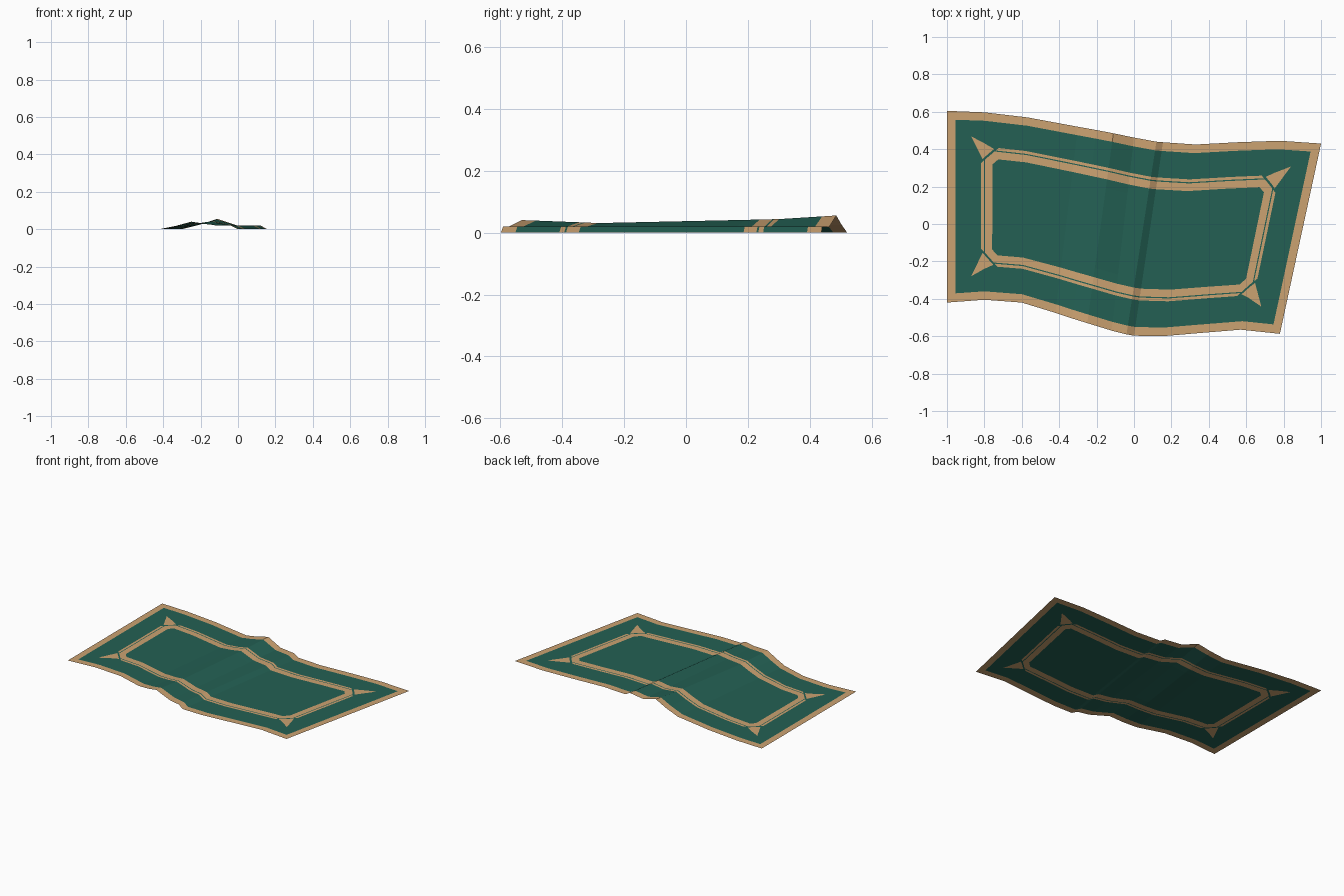
import bpy, bmesh
from mathutils import Vector

if "Cube" in bpy.data.objects:
    bpy.data.objects.remove(bpy.data.objects["Cube"])

# Matching points along the two long edges: (x, y, z)
BACK = [(-1, .605, 0), (-.8, .597, 0), (-.57, .57, 0), (-.3, .52, 0), (-.2, .502, .025),
        (-.11, .485, .055), (0, .462, .018), (.12, .44, .02), (.155, .437, 0),
        (.33, .425, 0), (.55, .437, 0), (.78, .445, 0), (1, .43, 0)]
FRONT = [(-1, -.42, 0), (-.8, -.405, 0), (-.6, -.42, 0), (-.42, -.475, 0), (-.33, -.505, .018),
         (-.25, -.53, .04), (-.12, -.57, .02), (-.04, -.59, .02), (0, -.597, 0),
         (.15, -.6, 0), (.35, -.583, 0), (.57, -.565, 0), (.78, -.587, 0)]
KNOTS = [(a[0] + b[0]) / 2 for a, b in zip(BACK, FRONT)]
S0, S1 = KNOTS[0], KNOTS[-1]
BORDER, OUT, LINE0, LINE1, INN, BOX = .045, .182, .197, .203, .243, .29


def material(name, rgb):
    m = bpy.data.materials.new(name)
    m.diffuse_color = (*rgb, 1)
    m.use_nodes = True
    m.node_tree.nodes["Principled BSDF"].inputs["Base Color"].default_value = m.diffuse_color
    return m


def edge_dist(p):
    """Distance to the nearest short side and the nearest long side of the flat rug."""
    return min(p.x - S0, S1 - p.x), min(p.y, 1 - p.y)


def is_tan(p):
    a, b = edge_dist(p)
    if min(a, b) < BORDER:
        return True
    if max(a, b) < BOX and a + b < .455:          # corner darts and the gap behind them
        in_dart = b - .13 > .5 * (a - .13) and a - .13 > .5 * (b - .13)
        return in_dart and a + b < .44
    d = min(a, b)
    if OUT < d < INN:                             # ring with a fine green line
        return not (LINE0 < d < LINE1)
    return max(a, b) < BOX and d >= INN and a + b < .515


def fold_height(v):
    """The main fold sags between its two ends."""
    rows = [(0, 1), (INN, .7), (1 - OUT, .83), (1, 1)]
    for (v0, f0), (v1, f1) in zip(rows, rows[1:]):
        if v <= v1:
            return f0 + (f1 - f0) * (v - v0) / (v1 - v0)
    return 1


def place(p):
    """Lay a flat pattern point onto the wavy, folded rug."""
    s, v = p.x, min(max(p.y, 0), 1)
    i = max(k for k in range(len(KNOTS) - 1) if k == 0 or s >= KNOTS[k] - 1e-6)
    t = (s - KNOTS[i]) / (KNOTS[i + 1] - KNOTS[i])

    def column(k):
        q = Vector(FRONT[k]).lerp(Vector(BACK[k]), v)
        if k in (4, 5):
            q.z *= fold_height(v)
        return q
    return column(i).lerp(column(i + 1), t)


# Flat pattern: one rectangle cut along folds and colour boundaries
bm = bmesh.new()
bm.faces.new([bm.verts.new(c) for c in ((S0, 0, 0), (S1, 0, 0), (S1, 1, 0), (S0, 1, 0))])


def cut(co, normal, region=None):
    faces = [f for f in bm.faces if region is None or region(f.calc_center_median())]
    geom = set(faces)
    for f in faces:
        geom.update(f.edges)
        geom.update(f.verts)
    bmesh.ops.bisect_plane(bm, geom=list(geom), dist=1e-5,
                           plane_co=(*co, 0), plane_no=(*normal, 0))


for s in KNOTS[1:-1]:
    cut((s, 0), (1, 0))
for d in (BORDER, OUT, LINE0, LINE1, INN, BOX):
    for s in (S0 + d, S1 - d):
        cut((s, 0), (1, 0))
    for t in (d, 1 - d):
        cut((0, t), (0, 1))

# Corner darts and bevelled ring corners
for cx, sx in ((S0, 1), (S1, -1)):
    for cy, sy in ((0, 1), (1, -1)):
        def corner(p, cx=cx, sx=sx, cy=cy, sy=sy):
            return BORDER < (p.x - cx) * sx < BOX and BORDER < (p.y - cy) * sy < BOX
        for total in (.44, .455, .515):
            cut((cx + sx * total / 2, cy + sy * total / 2), (sx, sy), corner)
        tip = (cx + sx * .13, cy + sy * .13)
        cut(tip, (-.5 * sx, sy), corner)
        cut(tip, (sx, -.5 * sy), corner)

for f in bm.faces:
    f.material_index = 1 if is_tan(f.calc_center_median()) else 0
bmesh.ops.triangulate(bm, faces=[f for f in bm.faces if len(f.verts) > 4])
for v in bm.verts:
    v.co = place(v.co)
bm.normal_update()

mesh = bpy.data.meshes.new("rug")
bm.to_mesh(mesh)
bm.free()
mesh.materials.append(material("deep green", (.017, .118, .088)))
mesh.materials.append(material("tan", (.60, .36, .165)))
rug = bpy.data.objects.new("rug", mesh)
bpy.context.collection.objects.link(rug)
